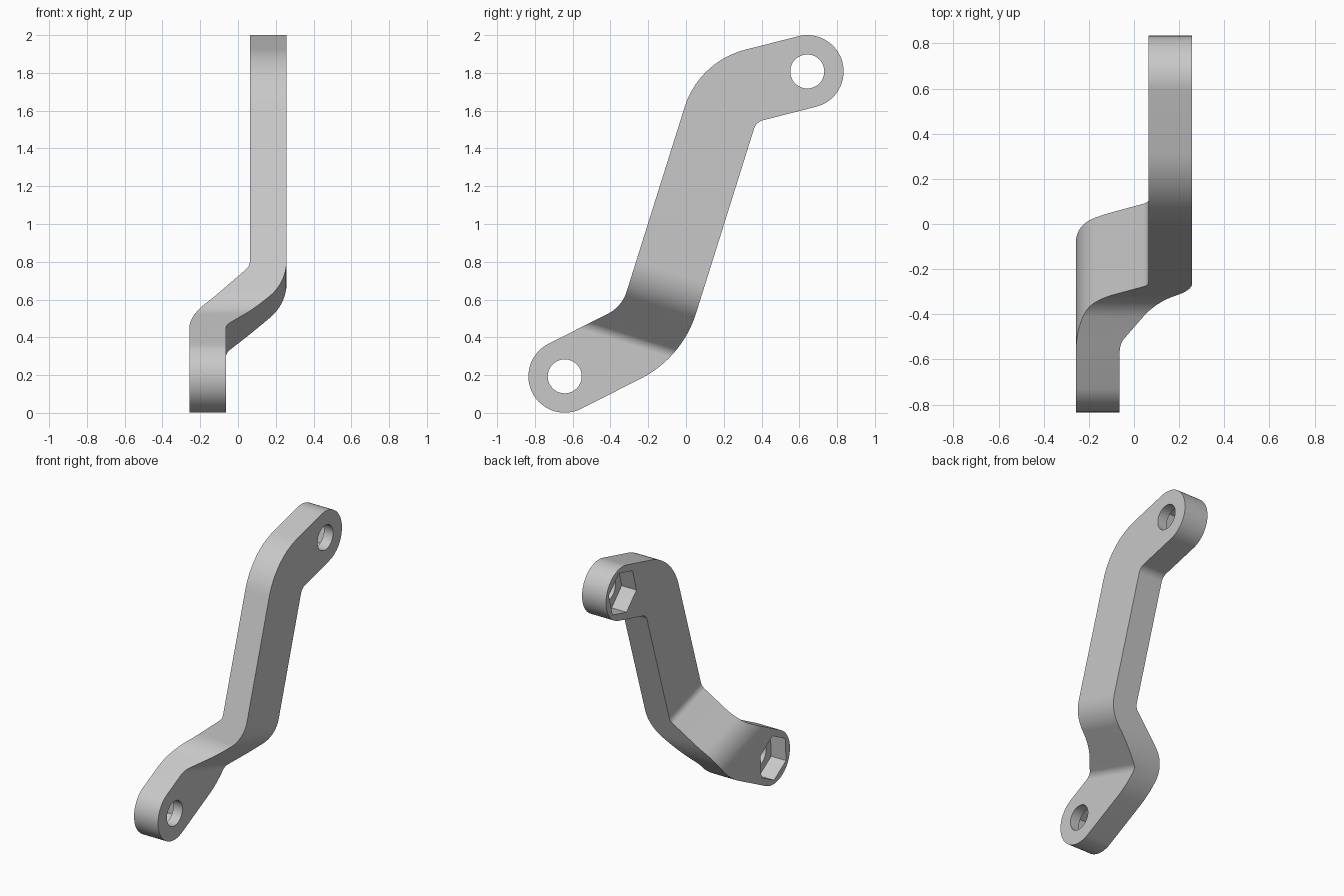
import bpy, bmesh, math
from mathutils import Vector

cube = bpy.data.objects.get("Cube")
if cube:
    bpy.data.objects.remove(cube)

HALF = 0.1925          # half of arm width
TILT = math.atan2(0.954, 0.30)   # lean of the middle shaft
LOW_END, HIGH_END = Vector((-0.642, 0.1935)), Vector((0.642, 1.8075))


def strip(points, radii, half, round_ends=False, steps=20):
    """Outline of a constant-width band that follows a path with rounded corners."""
    pts = [Vector(p) for p in points]
    dirs = [(b - a).normalized() for a, b in zip(pts, pts[1:])]
    left, right = [], []

    def add(p, ang):
        n = Vector((-math.sin(ang), math.cos(ang))) * half
        left.append(p + n)
        right.append(p - n)

    angles = [math.atan2(d.y, d.x) for d in dirs]
    add(pts[0], angles[0])
    for i, r in enumerate(radii):
        turn = angles[i + 1] - angles[i]
        start = pts[i + 1] - dirs[i] * r * math.tan(abs(turn) / 2)
        side = math.copysign(1, turn)
        normal = Vector((-dirs[i].y, dirs[i].x)) * side
        centre = start + normal * r
        for k in range(steps + 1):
            a = angles[i] + turn * k / steps
            add(centre - Vector((-math.sin(a), math.cos(a))) * side * r, a)
    add(pts[-1], angles[-1])

    def cap(c, a0):
        if not round_ends:
            return []
        return [c + Vector((math.cos(a), math.sin(a))) * half
                for a in (a0 + math.pi * k / 32 for k in range(1, 32))]

    return (right + cap(pts[-1], angles[-1] - math.pi / 2)
            + left[::-1] + cap(pts[0], angles[0] + math.pi / 2))


def ring(centre, radius, sides, turn=0.0):
    return [centre + Vector((math.cos(a), math.sin(a))) * radius
            for a in (turn + math.tau * k / sides for k in range(sides))]


def prism(name, outline, place, start, end):
    """Extrude an outline; place(u, v, depth) gives the 3D point."""
    bm = bmesh.new()
    a = [bm.verts.new(place(p.x, p.y, start)) for p in outline]
    b = [bm.verts.new(place(p.x, p.y, end)) for p in outline]
    bm.faces.new(a)
    bm.faces.new(b[::-1])
    for i in range(len(a)):
        j = (i + 1) % len(a)
        bm.faces.new((a[i], b[i], b[j], a[j]))
    bmesh.ops.recalc_face_normals(bm, faces=bm.faces)
    mesh = bpy.data.meshes.new(name)
    bm.to_mesh(mesh)
    bm.free()
    obj = bpy.data.objects.new(name, mesh)
    bpy.context.collection.objects.link(obj)
    return obj


def across(u, v, d):
    return (d, u, v)


def along_shaft(u, v, d):
    c, s = math.cos(TILT), math.sin(TILT)
    return (u, v * c + d * s, v * s - d * c)


# Side outline of the lever
low_bend, high_bend = Vector((-0.18, 0.4275)), Vector((0.22, 1.70))
lever = prism("cranked_lever",
              strip([LOW_END, low_bend, high_bend, HIGH_END],
                    [0.39, 0.26], HALF, True), across, -0.5, 0.5)

# Sideways jog, as a bent slab that trims the outline
slab = prism("jog_slab",
             strip([(-0.1605, -1), (-0.1605, 0.328), (0.1605, 0.617), (0.1605, 3)],
                   [0.1625, 0.1625], 0.097), along_shaft, -2, 2)
cutters = [(slab, 'INTERSECT')]

# Bolt hole and hexagonal nut pocket at each end
for label, end, toward, face in (("lower", LOW_END, low_bend, -0.2575),
                                 ("upper", HIGH_END, high_bend, 0.0635)):
    arm = toward - end
    turn = math.atan2(arm.y, arm.x)
    cutters.append((prism(label + "_bolt_hole", ring(end, 0.09, 48),
                          across, -1, 1), 'DIFFERENCE'))
    cutters.append((prism(label + "_nut_pocket", ring(end, 0.165, 6, turn),
                          across, face - 0.2, face + 0.12), 'DIFFERENCE'))

for cutter, operation in cutters:
    cutter.hide_render = True
    mod = lever.modifiers.new(cutter.name, 'BOOLEAN')
    mod.operation = operation
    mod.solver = 'EXACT'
    mod.object = cutter

# Keep the finished shape and drop the cutters
bpy.context.view_layer.update()
graph = bpy.context.evaluated_depsgraph_get()
mesh = bpy.data.meshes.new_from_object(lever.evaluated_get(graph))
lever.modifiers.clear()
lever.data = mesh
for cutter, _ in cutters:
    bpy.data.objects.remove(cutter)

# Plain grey finish
grey = bpy.data.materials.new("light_grey")
grey.use_nodes = True
colour = (0.58, 0.58, 0.58, 1)
grey.diffuse_color = colour
grey.node_tree.nodes["Principled BSDF"].inputs["Base Color"].default_value = colour
mesh.materials.clear()
mesh.materials.append(grey)

for obj in bpy.context.selected_objects:
    obj.select_set(False)
lever.select_set(True)
bpy.context.view_layer.objects.active = lever
bpy.ops.object.shade_smooth_by_angle(angle=math.radians(25))
